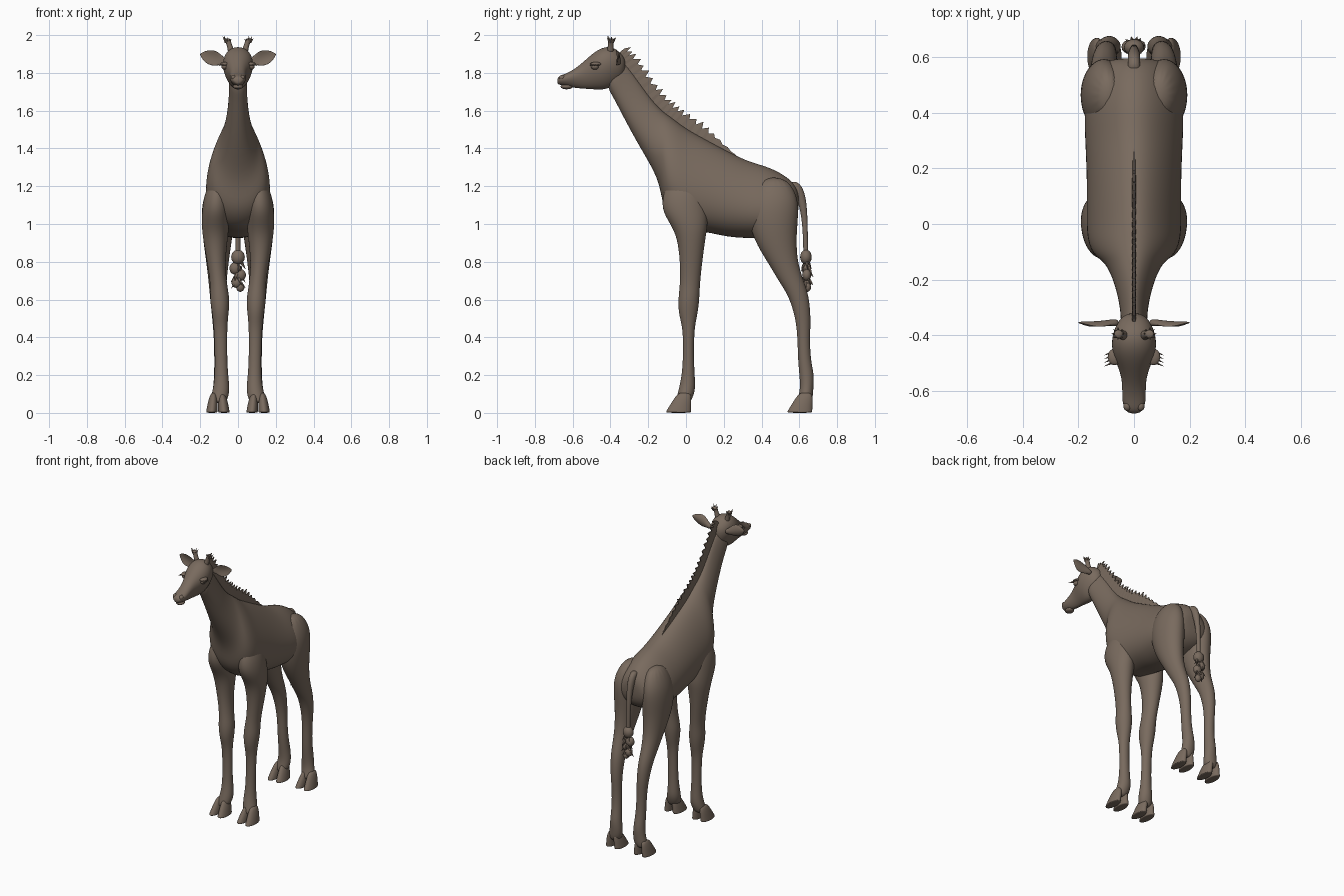
import bpy, bmesh, math, random
from mathutils import Matrix, Vector

random.seed(4)
scene = bpy.context.scene
cube = bpy.data.objects.get("Cube")
if cube:
    bpy.data.objects.remove(cube, do_unlink=True)

hide = bpy.data.materials.new("warm_brown_hide")
hide.use_nodes = True
hide.diffuse_color = (0.19, 0.145, 0.112, 1)
shader = hide.node_tree.nodes["Principled BSDF"]
shader.inputs["Base Color"].default_value = hide.diffuse_color
shader.inputs["Roughness"].default_value = 0.8


def finish(bm, name, smooth=True, levels=0):
    """Turn a bmesh into a named object with the hide material."""
    bmesh.ops.recalc_face_normals(bm, faces=bm.faces)
    for face in bm.faces:
        face.smooth = smooth
    mesh = bpy.data.meshes.new(name)
    bm.to_mesh(mesh)
    bm.free()
    mesh.materials.append(hide)
    obj = bpy.data.objects.new(name, mesh)
    scene.collection.objects.link(obj)
    if levels:
        obj.modifiers.new("Smooth", "SUBSURF").levels = levels
        obj.modifiers["Smooth"].render_levels = levels
    return obj


def loft(name, rings, pear=0.0, side=1, matrix=Matrix(), cup=0.0, segments=16):
    """Skin egg-shaped rings, each (x centre, half width, (y, z) start, (y, z) end)."""
    bm = bmesh.new()
    loops = []
    for x, width, start, end in rings:
        a, b = Vector((x, *start)), Vector((x, *end))
        loop = []
        for i in range(segments):
            angle = math.tau * i / segments
            c = math.cos(angle)
            co = (a + b) / 2 + (a - b) / 2 * c
            offset = width * math.sin(angle) * (1 - pear * c)
            co.x += offset
            co.y -= cup * offset * offset
            co = matrix @ co
            co.x *= side
            loop.append(bm.verts.new(co))
        loops.append(loop)
    for low, high in zip(loops, loops[1:]):
        for i in range(segments):
            j = (i + 1) % segments
            bm.faces.new((low[i], low[j], high[j], high[i]))
    bm.faces.new(loops[0])
    bm.faces.new(loops[-1])
    return finish(bm, name, levels=2)


def blob(name, center, radii):
    """Smooth ellipsoid."""
    bm = bmesh.new()
    bmesh.ops.create_uvsphere(bm, u_segments=16, v_segments=10, radius=1)
    bmesh.ops.scale(bm, vec=radii, verts=bm.verts)
    bmesh.ops.translate(bm, vec=center, verts=bm.verts)
    return finish(bm, name)


def spikes(name, pairs, radius):
    """Bundle of small pointed hair locks running from root to tip."""
    bm = bmesh.new()
    for root, tip in pairs:
        root, tip = Vector(root), Vector(tip)
        axis = tip - root
        turn = axis.to_track_quat("Z", "Y").to_matrix().to_4x4()
        bmesh.ops.create_cone(bm, segments=5, radius1=radius, radius2=0, depth=axis.length,
                              cap_ends=True, matrix=Matrix.Translation((root + tip) / 2) @ turn)
    return finish(bm, name, smooth=False)


# Torso and neck: half width, back line point, belly or throat point
trunk = [
    (.05, (.598, 1.14), (.595, 1.06)), (.11, (.59, 1.19), (.58, 1.0)),
    (.15, (.55, 1.245), (.53, .95)), (.178, (.44, 1.308), (.43, .92)),
    (.176, (.33, 1.333), (.33, .92)), (.17, (.2, 1.40), (.22, .925)),
    (.168, (.1, 1.455), (.1, .955)), (.17, (0, 1.51), (0, .96)),
    (.165, (-.05, 1.55), (-.08, 1.02)), (.14, (-.1, 1.585), (-.128, 1.1)),
    (.1, (-.135, 1.61), (-.14, 1.23)), (.066, (-.19, 1.67), (-.24, 1.395)),
    (.049, (-.26, 1.77), (-.325, 1.55)), (.046, (-.32, 1.85), (-.385, 1.67)),
    (.05, (-.37, 1.89), (-.43, 1.74)),
]
loft("torso_and_neck", [(0, *ring) for ring in trunk], pear=.28)

# Head: y, crown height, jaw height, half width
skull = [
    (-.682, 1.768, 1.745, .015), (-.67, 1.786, 1.735, .034), (-.63, 1.798, 1.728, .044),
    (-.58, 1.828, 1.718, .041), (-.53, 1.872, 1.714, .05), (-.48, 1.917, 1.71, .073),
    (-.43, 1.942, 1.708, .083), (-.38, 1.938, 1.73, .072), (-.34, 1.9, 1.76, .052),
    (-.32, 1.87, 1.8, .02),
]
loft("head", [(0, w, (y, top), (y, jaw)) for y, top, jaw, w in skull], pear=-.22)
blob("lower_lip", (0, -.632, 1.727), (.028, .032, .014))

# Legs: height, front y, back y, inner x, outer x
front_leg = [
    (1.27, -.07, .06, .06, .12), (1.18, -.12, .09, .05, .175), (1.08, -.135, .115, .04, .192),
    (1.0, -.085, .118, .045, .194), (.93, -.048, .105, .052, .188), (.8, -.032, .087, .068, .165),
    (.68, -.032, .074, .058, .146), (.6, -.043, .072, .042, .15), (.52, -.04, .062, .05, .137),
    (.45, -.016, .044, .057, .128), (.3, -.016, .042, .057, .123), (.2, -.022, .046, .052, .124),
    (.13, -.038, .052, .043, .132), (.08, -.05, .036, .05, .145), (.05, -.055, .02, .07, .135),
]
hind_leg = [
    (1.25, .4, .53, .05, .13), (1.15, .34, .595, .03, .185), (1.05, .325, .598, .02, .197),
    (.95, .345, .588, .025, .19), (.86, .39, .588, .04, .178), (.78, .442, .597, .05, .167),
    (.7, .488, .624, .06, .157), (.62, .543, .652, .06, .15), (.5, .58, .662, .063, .137),
    (.4, .59, .656, .063, .128), (.28, .592, .66, .058, .126), (.2, .6, .68, .052, .127),
    (.13, .605, .675, .045, .132), (.08, .592, .672, .05, .145), (.05, .588, .66, .07, .135),
]
# One half of a cloven hoof: height, front y, back y, half width
toe = [(.11, -.04, .025, .014), (.07, -.068, .03, .025), (.03, -.093, .028, .029),
       (.006, -.108, .028, .031), (0, -.106, .026, .03)]

for side, label in ((1, "left"), (-1, "right")):
    for kind, leg, shift in (("front", front_leg, 0), ("hind", hind_leg, .642)):
        loft(f"{label}_{kind}_leg",
             [((a + b) / 2, (b - a) / 2, (y0, z), (y1, z)) for z, y0, y1, a, b in leg], side=side)
        for part, x, lean in (("inner", .085, -.1), ("outer", .128, .1)):
            loft(f"{label}_{kind}_{part}_toe",
                 [(x + lean * (.11 - z), w, (y0 + shift, z), (y1 + shift, z))
                  for z, y0, y1, w in toe], side=side)

    # Cupped leaf-shaped ear pointing outwards
    place = Matrix.Translation((.055, -.355, 1.855)) @ Matrix.Rotation(math.radians(73), 4, "Y")
    leaf = [(0, .014, .014), (.03, .022, .012), (.06, .038, .008), (.09, .042, .006),
            (.12, .032, .005), (.142, .014, .004), (.152, .003, .002)]
    loft(f"{label}_ear", [(0, w, (-t, z), (t, z)) for z, w, t in leaf],
         side=side, matrix=place, cup=9)

    # Horn knob with a ragged hair tuft
    horn = [(.033, 1.9, .021), (.041, 1.935, .015), (.05, 1.96, .014), (.056, 1.975, .018),
            (.058, 1.983, .01)]
    loft(f"{label}_horn", [(x, r, (-.41 + x / 4 - r, z), (-.41 + x / 4 + r, z))
                           for x, z, r in horn], side=side)
    tuft = []
    for i in range(8):
        angle = math.tau * i / 8
        dx, dy = math.cos(angle), math.sin(angle)
        tuft.append(((side * (.056 + .008 * dx), -.396 + .008 * dy, 1.962),
                     (side * (.058 + .024 * dx), -.394 + .024 * dy, random.uniform(1.978, 2))))
    spikes(f"{label}_horn_tuft", tuft, .008)

    # Eye, heavy lid, lashes and nostril rim
    blob(f"{label}_eye", (side * .07, -.482, 1.833), (.018, .021, .016))
    blob(f"{label}_eyelid", (side * .07, -.478, 1.847), (.024, .03, .011))
    spikes(f"{label}_lashes", [((side * .08, y, 1.845), (side * .108, y - .012, 1.836))
                               for y in (-.5, -.487, -.474, -.461)], .005)
    blob(f"{label}_nostril", (side * .024, -.655, 1.775), (.014, .018, .014))

# Mane: thin ragged crest following the back of the neck
crest = [(-.36, 1.9), (-.32, 1.855), (-.26, 1.775), (-.19, 1.675), (-.12, 1.6), (-.05, 1.55),
         (.05, 1.485), (.15, 1.43), (.28, 1.35)]
bm = bmesh.new()
rows = []
steps = 44
for i in range(steps + 1):
    t = i / steps * (len(crest) - 1)
    k = min(int(t), len(crest) - 2)
    a, b = Vector(crest[k]), Vector(crest[k + 1])
    p = a.lerp(b, t - k)
    normal = Vector((a.y - b.y, b.x - a.x)).normalized()
    fade = min(1, (1 - i / steps) * 4)
    height = fade * (random.uniform(.055, .07) if i % 2 else random.uniform(.035, .045))
    root, tip = p - normal * .03, p + normal * height
    tip.x += .012 * (i % 2) * fade
    rows.append([bm.verts.new(co) for co in
                 ((-.009, *root), (-.003, *tip), (.003, *tip), (.009, *root))])
for r, s in zip(rows, rows[1:]):
    for i in range(4):
        j = (i + 1) % 4
        bm.faces.new((r[i], r[j], s[j], s[i]))
bm.faces.new(rows[0])
bm.faces.new(rows[-1])
finish(bm, "mane", smooth=False)

# Tail: y, z, radius
tail = [(.55, 1.22, .02), (.585, 1.2, .024), (.612, 1.14, .022), (.627, 1.05, .016),
        (.632, .95, .013), (.634, .85, .013), (.636, .78, .012)]
loft("tail", [(0, r, (y - r, z - r / 2), (y + r, z + r / 2)) for y, z, r in tail])

# Knotted tail tuft with loose locks
for i, (x, z, r) in enumerate(((0, .825, .036), (-.015, .765, .03), (.014, .73, .028),
                               (-.008, .69, .026), (.012, .665, .022))):
    blob(f"tail_knot_{i}", (x, .635 + i * .002, z), (r, r * .85, r * 1.1))
locks = []
for i in range(14):
    angle = i * 2.4
    dx, dy = math.cos(angle), math.sin(angle)
    z = .8 - i * .009
    locks.append(((.015 * dx, .64 + .012 * dy, z),
                  (.042 * dx, .642 + .034 * dy, z - random.uniform(.02, .05))))
spikes("tail_locks", locks, .012)
